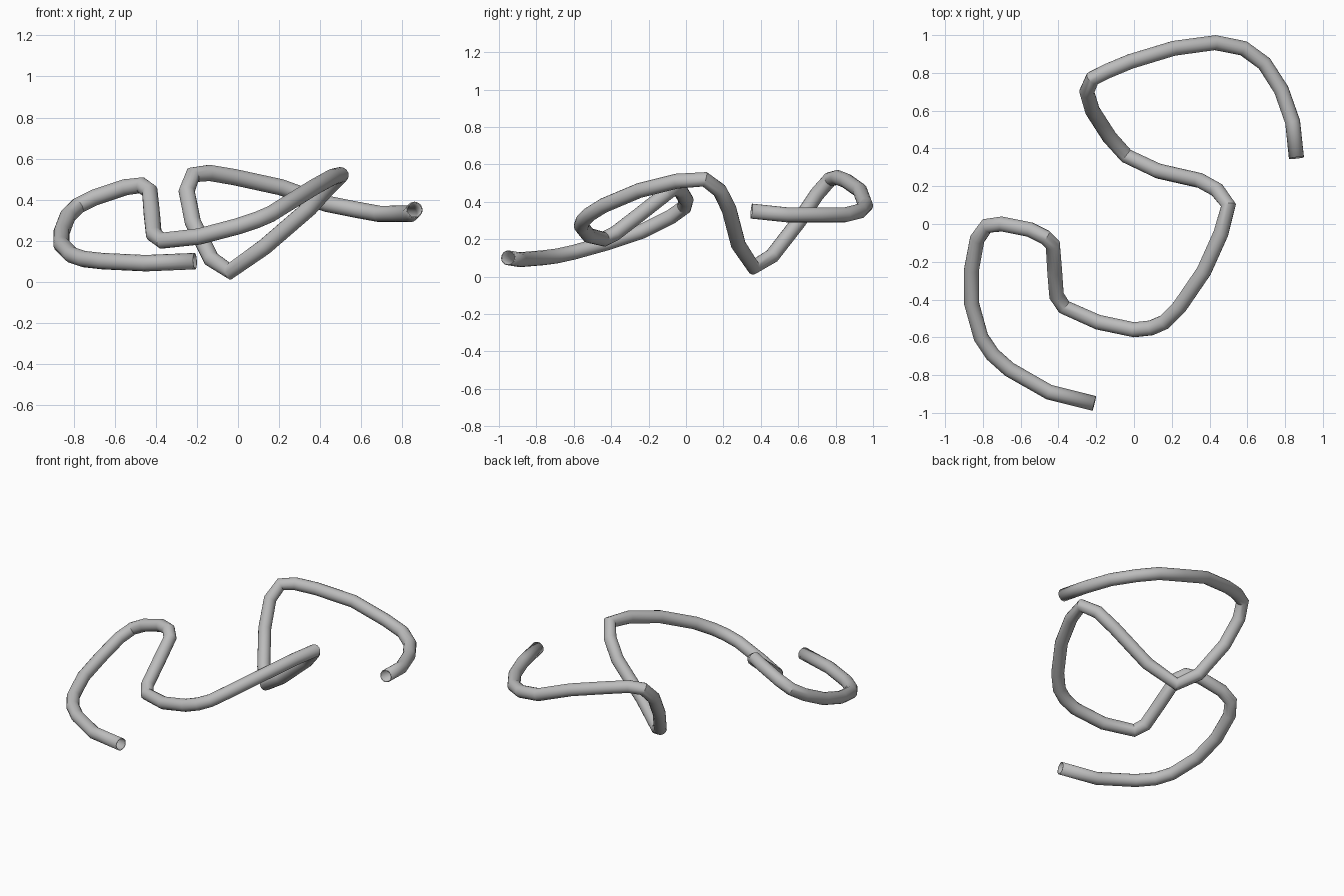
import bpy
from mathutils import Vector

default_cube = bpy.data.objects.get("Cube")
if default_cube:
    bpy.data.objects.remove(default_cube, do_unlink=True)

TUBE_RADIUS = .04
WALL = .006


def make_material(name, colour):
    material = bpy.data.materials.new(name)
    material.use_nodes = True
    material.diffuse_color = colour
    material.node_tree.nodes["Principled BSDF"].inputs["Base Color"].default_value = colour
    return material


# Centre line of the winding tube, grouped by bend
low_front_hook = [
    (-.21, -.95, .1), (-.45, -.89, .09), (-.66, -.77, .1), (-.75, -.69, .11),
    (-.81, -.6, .13), (-.86, -.42, .18), (-.86, -.24, .24), (-.83, -.08, .32),
    (-.78, -.01, .37), (-.7, 0, .41), (-.55, -.03, .46), (-.47, -.07, .47),
    (-.43, -.11, .44),
]
front_dip = [
    (-.42, -.25, .33), (-.41, -.38, .23), (-.37, -.44, .2), (-.19, -.52, .22),
    (0, -.56, .27), (.09, -.55, .3), (.16, -.52, .33), (.24, -.44, .38),
    (.37, -.25, .46), (.46, -.05, .51), (.5, .1, .52),
]
middle_drop = [
    (.44, .18, .46), (.35, .23, .36), (.13, .28, .17), (-.04, .36, .05),
    (-.13, .46, .11), (-.22, .6, .29), (-.25, .7, .44), (-.22, .77, .52),
]
back_arch = [
    (-.14, .81, .53), (-.02, .86, .51), (.21, .93, .46), (.43, .96, .38),
    (.58, .93, .35), (.69, .85, .33), (.78, .71, .33), (.84, .54, .33),
    (.86, .35, .35),
]
path = [Vector(p) for p in low_front_hook + front_dip + middle_drop + back_arch]

# Round profile swept along the centre line, open at both ends
curve = bpy.data.curves.new("bent_tube", "CURVE")
curve.dimensions = "3D"
curve.bevel_depth = TUBE_RADIUS
curve.bevel_resolution = 6
curve.use_fill_caps = False
spline = curve.splines.new("POLY")
spline.points.add(len(path) - 1)
for point, position in zip(spline.points, path):
    point.co = (*position, 1)
spline.use_smooth = True

tube = bpy.data.objects.new("bent_tube", curve)
bpy.context.collection.objects.link(tube)
curve.materials.append(make_material("plain grey", (.5, .5, .5, 1)))

# Sweep becomes a mesh so the hollow wall can be added
bpy.ops.object.select_all(action="DESELECT")
tube.select_set(True)
bpy.context.view_layer.objects.active = tube
bpy.ops.object.convert(target="MESH")
tube = bpy.context.object
bpy.ops.object.shade_smooth_by_angle()

wall = tube.modifiers.new("tube_wall", "SOLIDIFY")
wall.thickness = WALL
wall.offset = -1
